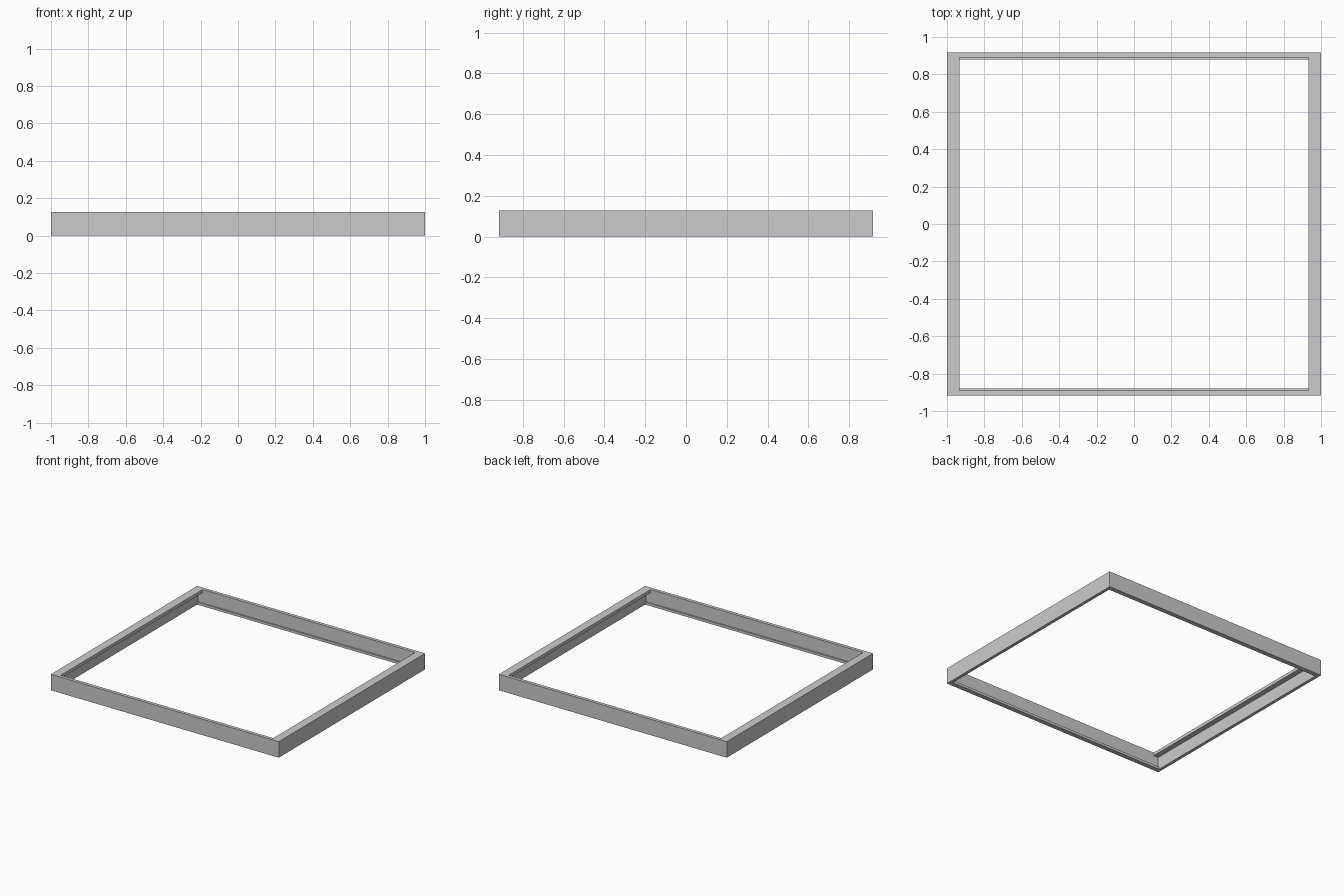
import bpy
import bmesh

# Remove the default cube
cube = bpy.data.objects.get("Cube")
if cube:
    bpy.data.objects.remove(cube, do_unlink=True)

# Overall size
HALF_X, HALF_Y, HEIGHT = 1.0, 0.917, 0.127
SIDE_WALL, SIDE_FLANGE, FLANGE_THICK = 0.025, 0.067, 0.025
END_WALL, END_LEDGE, LEDGE_THICK = 0.027, 0.037, 0.02

grey = bpy.data.materials.new("plain_grey")
grey.use_nodes = True
colour = (0.6, 0.6, 0.6, 1)
grey.diffuse_color = colour
grey.node_tree.nodes["Principled BSDF"].inputs["Base Color"].default_value = colour


def rail(name, profile, place, half_length):
    """Extrude a (depth, height) profile along a rail; place maps to x, y, z."""
    bm = bmesh.new()
    face = bm.faces.new([bm.verts.new(place(-half_length, d, h)) for d, h in profile])
    ext = bmesh.ops.extrude_face_region(bm, geom=[face], use_keep_orig=True)
    shift = [b - a for a, b in zip(place(-half_length, 0, 0), place(half_length, 0, 0))]
    moved = [v for v in ext["geom"] if isinstance(v, bmesh.types.BMVert)]
    bmesh.ops.translate(bm, verts=moved, vec=shift)
    bmesh.ops.recalc_face_normals(bm, faces=bm.faces)
    mesh = bpy.data.meshes.new(name)
    bm.to_mesh(mesh)
    bm.free()
    mesh.materials.append(grey)
    bpy.context.collection.objects.link(bpy.data.objects.new(name, mesh))


# Side rails: thin wall with a wide flange along the top
side_profile = [(0, 0), (SIDE_WALL, 0), (SIDE_WALL, HEIGHT - FLANGE_THICK),
                (SIDE_FLANGE, HEIGHT - FLANGE_THICK), (SIDE_FLANGE, HEIGHT), (0, HEIGHT)]
# End rails: wall with a narrow ledge along the bottom
end_profile = [(0, 0), (END_LEDGE, 0), (END_LEDGE, LEDGE_THICK),
               (END_WALL, LEDGE_THICK), (END_WALL, HEIGHT), (0, HEIGHT)]

for sign, side, end in ((1, "left", "back"), (-1, "right", "front")):
    rail(side + "_rail", side_profile,
         lambda t, d, h: (sign * (HALF_X - d), t, h), HALF_Y - END_WALL)
    rail(end + "_rail", end_profile,
         lambda t, d, h: (t, sign * (HALF_Y - d), h), HALF_X)
